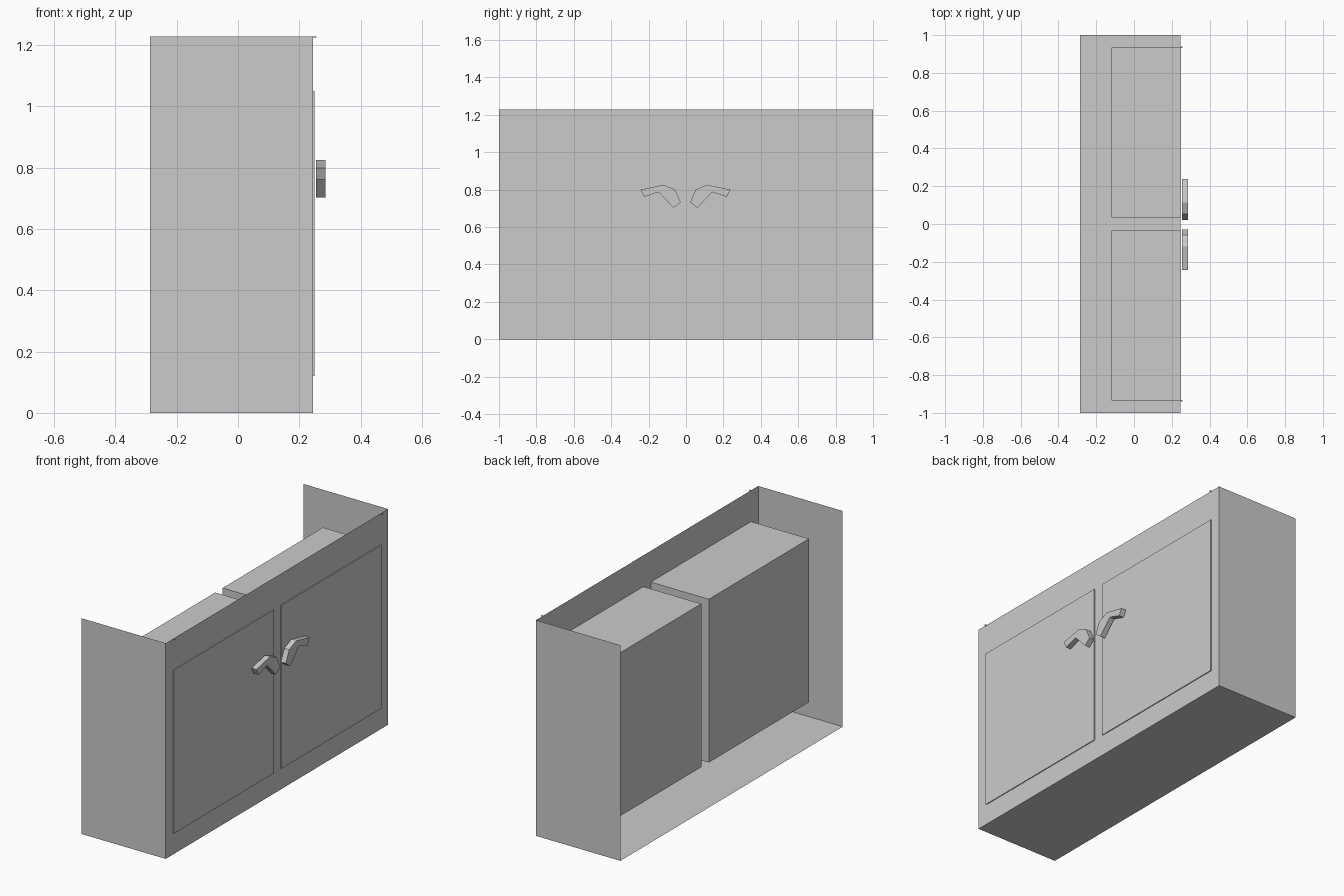
import bpy
import bmesh
from mathutils import Matrix, Vector

default = bpy.data.objects.get("Cube")
if default:
    bpy.data.objects.remove(default, do_unlink=True)

grey = bpy.data.materials.new("light grey")
grey.use_nodes = True
colour = (0.6, 0.6, 0.6, 1)
grey.diffuse_color = colour
grey.node_tree.nodes["Principled BSDF"].inputs["Base Color"].default_value = colour


def finish(name, bm):
    mesh = bpy.data.meshes.new(name)
    bm.to_mesh(mesh)
    bm.free()
    mesh.materials.append(grey)
    obj = bpy.data.objects.new(name, mesh)
    bpy.context.collection.objects.link(obj)
    return obj


def box(name, low, high, open_sides=()):
    """Box between two corners, leaving out faces that point along open_sides."""
    low, high = Vector(low), Vector(high)
    bm = bmesh.new()
    place = Matrix.Translation((low + high) / 2) @ Matrix.Diagonal((*(high - low), 1))
    bmesh.ops.create_cube(bm, size=1, matrix=place)
    bm.normal_update()
    gone = [f for f in bm.faces if any(f.normal.dot(Vector(s)) > 0.9 for s in open_sides)]
    bmesh.ops.delete(bm, geom=gone, context='FACES')
    return finish(name, bm)


def handle(name, side):
    """Bent lever extruded outwards from the door."""
    outline = [(0.025, 0.733), (0.055, 0.8), (0.117, 0.826), (0.24, 0.8),
               (0.221, 0.762), (0.143, 0.787), (0.064, 0.703)]
    bm = bmesh.new()
    face = bm.faces.new([bm.verts.new((0.255, side * y - 0.003, z)) for y, z in outline])
    grown = bmesh.ops.extrude_face_region(bm, geom=[face], use_keep_orig=True)
    moved = [v for v in grown["geom"] if isinstance(v, bmesh.types.BMVert)]
    bmesh.ops.translate(bm, verts=moved, vec=(0.031, 0, 0))
    bmesh.ops.recalc_face_normals(bm, faces=bm.faces)
    return finish(name, bm)


# Thin cabinet shell, open at the top and the back
box("cabinet_shell", (-0.287, -1, 0), (0.245, 1, 1.228), [(0, 0, 1), (-1, 0, 0)])

# Door blocks stand slightly proud of the face panel, each with a lever
for label, side in (("left", 1), ("right", -1)):
    inner, outer = side * 0.034, side * 0.935
    box(label + "_door_block", (-0.12, min(inner, outer), 0.12),
        (0.25, max(inner, outer), 1.05))
    handle(label + "_door_handle", side)
    # Tiny hinge tab at the top edge
    box(label + "_hinge_tab", (0.245, outer - 0.004, 1.225), (0.256, outer + 0.004, 1.228))
